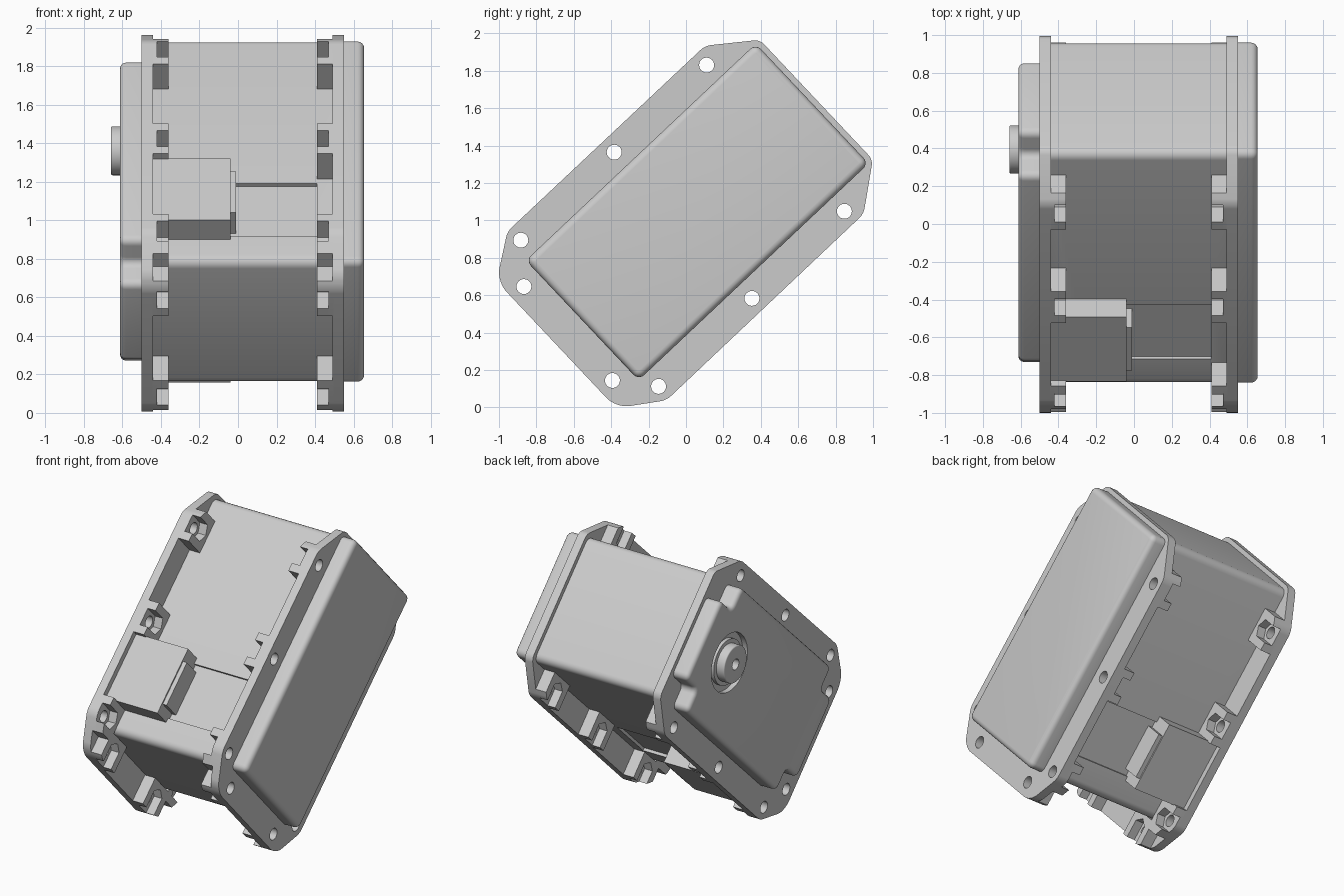
import bpy, bmesh, math
from mathutils import Matrix

if "Cube" in bpy.data.objects:
    bpy.data.objects.remove(bpy.data.objects["Cube"])

# Single plain grey plastic
grey = bpy.data.materials.new("light_grey")
grey.use_nodes = True
grey.diffuse_color = (0.6, 0.6, 0.6, 1)
grey.node_tree.nodes["Principled BSDF"].inputs["Base Color"].default_value = (0.6, 0.6, 0.6, 1)

# Housing frame: x across, u along the long side, v across the short side, tilted about x
TILT = Matrix.Translation((0, 0.06, 1.045)) @ Matrix.Rotation(math.radians(43.3), 4, "X")
MID = 0.025          # x of the mirror plane between the two flanges
LU, LV = 0.845, 0.44  # half length and half width of the housing


def prism(name, outlines, x0, x1, corner=0.0, rim=0.0):
    """Extrude (u, v) outlines from x0 to x1, round the corners and the rim at x1."""
    bm = bmesh.new()
    for pts in outlines:
        a = [bm.verts.new((x0, u, v)) for u, v in pts]
        b = [bm.verts.new((x1, u, v)) for u, v in pts]
        bm.faces.new(a)
        bm.faces.new(b[::-1])
        for i in range(len(pts)):
            j = (i + 1) % len(pts)
            bm.faces.new((a[j], a[i], b[i], b[j]))
    bmesh.ops.recalc_face_normals(bm, faces=bm.faces)
    if corner:
        side = [e for e in bm.edges if abs(e.verts[0].co.x - e.verts[1].co.x) > 1e-4]
        bmesh.ops.bevel(bm, geom=side, offset=corner, segments=5, profile=0.5, affect="EDGES")
    if rim:
        top = [e for e in bm.edges if all(abs(v.co.x - x1) < 1e-5 for v in e.verts)]
        bmesh.ops.bevel(bm, geom=top, offset=rim, segments=4, profile=0.5, affect="EDGES")
    mesh = bpy.data.meshes.new(name)
    bm.to_mesh(mesh)
    bm.free()
    mesh.materials.append(grey)
    obj = bpy.data.objects.new(name, mesh)
    bpy.context.collection.objects.link(obj)
    obj.matrix_world = TILT
    return obj


def boolean(obj, cutter, operation="DIFFERENCE"):
    """Apply a boolean and remove its cutter."""
    cutter.hide_render = True
    bpy.context.view_layer.objects.active = obj
    mod = obj.modifiers.new("cut", "BOOLEAN")
    mod.object, mod.operation, mod.solver, mod.use_self = cutter, operation, "EXACT", True
    bpy.ops.object.modifier_apply(modifier=mod.name)
    bpy.data.objects.remove(cutter)


def rect(u0, u1, v0, v1):
    return [(u0, v0), (u1, v0), (u1, v1), (u0, v1)]


def circle(u, v, r, n=32):
    return [(u + r * math.cos(math.tau * i / n), v + r * math.sin(math.tau * i / n)) for i in range(n)]


# Main body with a shallow recess on both broad faces
body = prism("body", [rect(-LU, LU, -LV, LV)], -0.45, 0.5, corner=0.05)
recess = [rect(-0.65, -0.255, s * (LV - 0.02), s * (LV + 0.05)) for s in (-1, 1)]
boolean(body, prism("recess_cutter", recess, -0.3, 0.41))

# Flange outline, symmetric in v, and its screw positions with outward directions
half = [(0.875, 0.44), (0.64, 0.618), (-0.81, 0.62), (-1.0, 0.49), (-1.035, 0.42)]
outline = half + [(u, -v) for u, v in reversed(half)]
screws = [(u, s * 0.537, 0, s) for u in (0.575, -0.104, -0.79) for s in (-1, 1)]
screws += [(-0.948, s * 0.345, -1, 0) for s in (-1, 1)]


def place(shape, screw):
    """Turn a (sideways, outward) shape to face outward at a screw."""
    u, v, du, dv = screw
    return [(u + a * dv + b * du, v - a * du + b * dv) for a, b in shape]


# Nut pocket: two walls around a half hexagon, open to the outside
W, SLOT, DEEP, OUT = 0.115, 0.06, -0.1, 0.1
pocket = [(-W, DEEP), (W, DEEP), (W, OUT), (SLOT, OUT), (SLOT, -0.035),
          (0, -0.07), (-SLOT, -0.035), (-SLOT, OUT), (-W, OUT)]
base = [(-W, DEEP), (W, DEEP), (W, OUT), (-W, OUT)]

for side, label in ((-1, "right"), (1, "left")):
    def at(d):
        return MID + side * d

    def holes():
        return prism("hole_cutter", [circle(u, v, 0.04, 24) for u, v, *_ in screws], at(0.3), at(0.6))

    flange = prism(label + "_flange", [outline], at(0.465), at(0.525), corner=0.03)
    boolean(flange, holes())
    floors = prism(label + "_nut_floors", [place(base, s) for s in screws], at(0.445), at(0.47))
    boolean(floors, prism("trim", [outline], at(0.3), at(0.6), corner=0.03), "INTERSECT")
    boolean(floors, holes())
    walls = prism(label + "_nut_walls", [place(pocket, s) for s in screws], at(0.385), at(0.446))
    boolean(walls, prism("trim", [outline], at(0.3), at(0.6), corner=0.03), "INTERSECT")

# Plain cover on the left
prism("left_cover", [rect(-LU, LU, -LV, LV)], 0.54, 0.655, corner=0.04, rim=0.035)

# Right cover with notched corners and a round recess for the output boss
N = 0.16
quarter = [(LU, LV - N), (LU - N, LV - N), (LU - N, LV)]
cross = quarter + [(-u, v) for u, v in reversed(quarter)]
cross += [(-u, -v) for u, v in quarter] + [(u, -v) for u, v in reversed(quarter)]
cover = prism("right_cover", [cross], -0.49, -0.612, corner=0.04, rim=0.03)
BU = 0.46
boolean(cover, prism("boss_recess", [circle(BU, 0, 0.2, 48)], -0.575, -0.7))

# Output boss with washer and bore
prism("boss_washer", [circle(BU, 0, 0.155, 48)], -0.56, -0.6)
boss = prism("output_boss", [circle(BU, 0, 0.127, 48)], -0.56, -0.66, rim=0.008)
boolean(boss, prism("bore", [circle(BU, 0, 0.037, 24)], -0.6, -0.7))

# Connector blocks on both broad faces
for s, label in ((1, "front"), (-1, "rear")):
    prism(label + "_connector", [rect(-0.68, -0.214, s * 0.4, s * 0.58)], -0.45, -0.04)
    prism(label + "_connector_lip", [rect(-0.61, -0.3, s * 0.4, s * 0.57)], -0.05, -0.01)

# Smooth curved surfaces, keep hard edges
for obj in bpy.context.scene.objects:
    obj.select_set(obj.type == "MESH")
bpy.context.view_layer.objects.active = body
bpy.ops.object.shade_smooth_by_angle(angle=math.radians(35))
